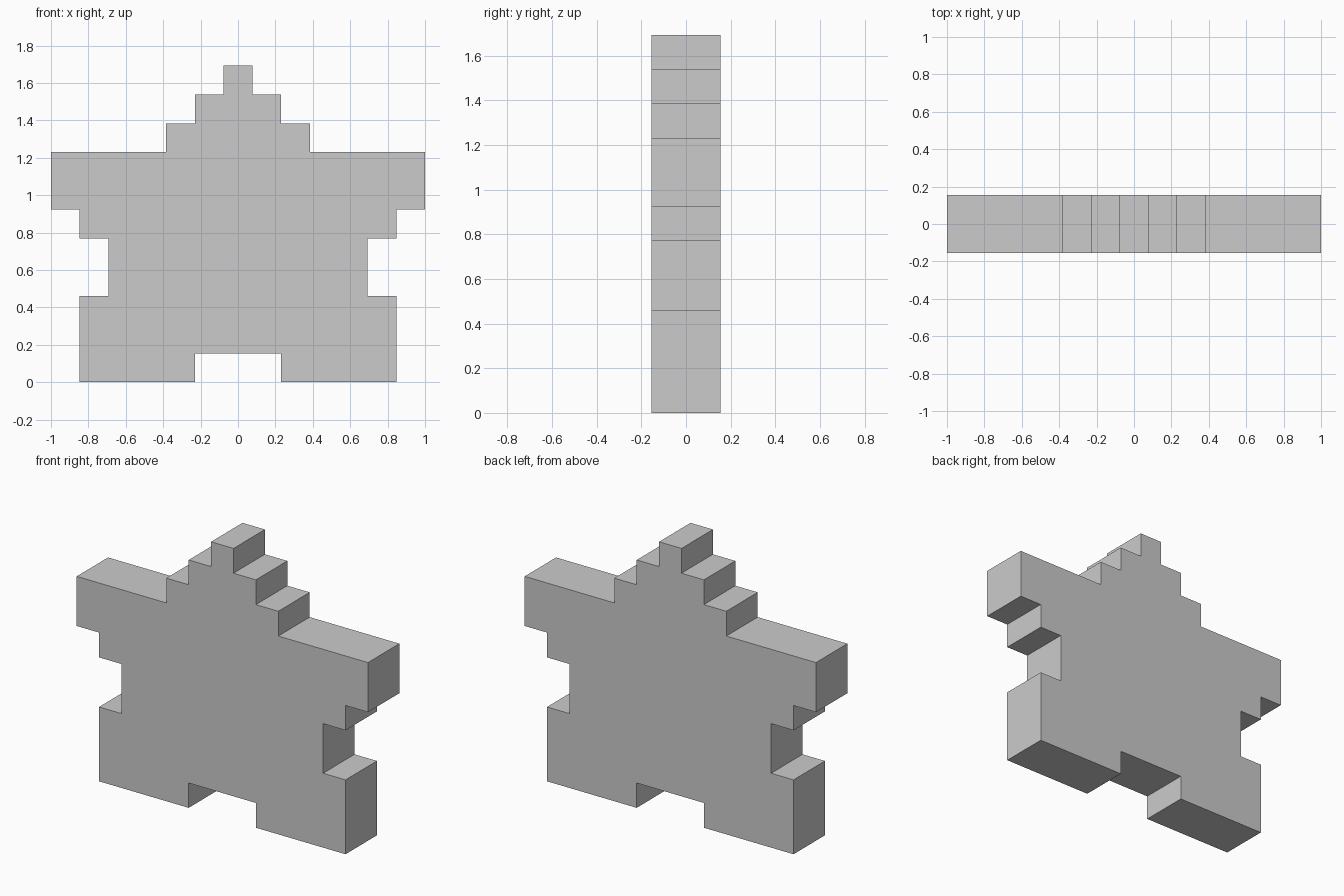
import bpy
import bmesh

if "Cube" in bpy.data.objects:
    bpy.data.objects.remove(bpy.data.objects["Cube"])

U = 2 / 13  # one step of the blocky outline

# Right half of the stepped star outline, bottom to top (x, z in steps)
half = [(1.5, 1), (1.5, 0), (5.5, 0), (5.5, 3), (4.5, 3), (4.5, 5),
        (5.5, 5), (5.5, 6), (6.5, 6), (6.5, 8), (2.5, 8), (2.5, 9),
        (1.5, 9), (1.5, 10), (0.5, 10), (0.5, 11)]
outline = half + [(-x, z) for x, z in reversed(half)]

# Front face, extruded two steps to the back
bm = bmesh.new()
front = bm.faces.new([bm.verts.new((x * U, -U, z * U)) for x, z in outline])
ext = bmesh.ops.extrude_face_region(bm, geom=[front], use_keep_orig=True)
back = [g for g in ext["geom"] if isinstance(g, bmesh.types.BMVert)]
bmesh.ops.translate(bm, verts=back, vec=(0, 2 * U, 0))
bmesh.ops.recalc_face_normals(bm, faces=bm.faces)

mesh = bpy.data.meshes.new("stepped_star")
bm.to_mesh(mesh)
bm.free()
star = bpy.data.objects.new("stepped_star", mesh)
bpy.context.collection.objects.link(star)
